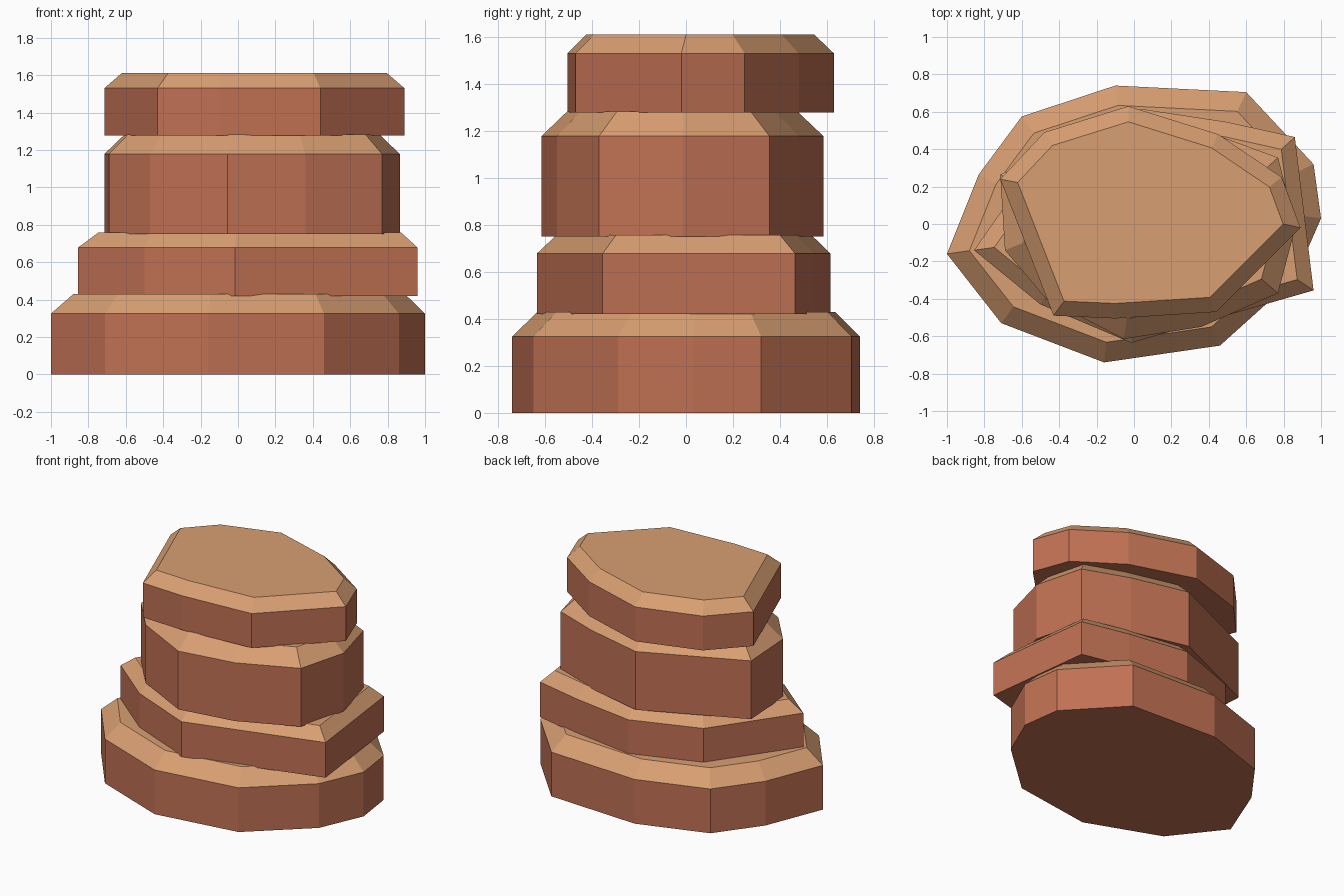
import bpy, bmesh

if "Cube" in bpy.data.objects:
    bpy.data.objects.remove(bpy.data.objects["Cube"])


def material(name, color):
    m = bpy.data.materials.new(name)
    m.diffuse_color = (*color, 1.0)
    m.use_nodes = True
    m.node_tree.nodes["Principled BSDF"].inputs["Base Color"].default_value = m.diffuse_color
    return m


side_mat = material("red_clay_rock", (0.53, 0.165, 0.088))
top_mat = material("tan_sand_rock", (0.69, 0.345, 0.168))


def rock_slab(name, outline, z0, z1, chamfer):
    """Irregular prism with a 45 degree chamfer around its top."""
    bm = bmesh.new()
    base = bm.faces.new([bm.verts.new((x, y, z0)) for x, y in outline])
    ext = bmesh.ops.extrude_face_region(bm, geom=[base], use_keep_orig=True)
    cap = [g for g in ext["geom"] if isinstance(g, bmesh.types.BMFace)][0]
    for v in cap.verts:
        v.co.z = z1
    bmesh.ops.recalc_face_normals(bm, faces=bm.faces[:])
    # chamfer: inset the cap, then lift it
    bmesh.ops.inset_region(bm, faces=[cap], thickness=chamfer,
                           use_even_offset=True, use_boundary=True)
    for v in cap.verts:
        v.co.z = z1 + chamfer
    bmesh.ops.recalc_face_normals(bm, faces=bm.faces[:])
    # upward faces are tan, walls and underside are red
    for f in bm.faces:
        f.normal_update()
        f.material_index = 1 if f.normal.z > 0.3 else 0
    mesh = bpy.data.meshes.new(name)
    bm.to_mesh(mesh)
    bm.free()
    mesh.materials.append(side_mat)
    mesh.materials.append(top_mat)
    obj = bpy.data.objects.new(name, mesh)
    bpy.context.collection.objects.link(obj)


# Bottom slab
rock_slab("base_slab", [
    (-1.0, -0.16), (-0.71, -0.53), (-0.16, -0.74), (0.46, -0.65),
    (0.86, -0.29), (1.0, 0.03), (0.96, 0.32), (0.60, 0.705),
    (-0.10, 0.74), (-0.60, 0.575), (-0.83, 0.265)], 0.0, 0.325, 0.105)

# Thin second slab
rock_slab("lower_slab", [
    (-0.855, -0.14), (-0.50, -0.43), (-0.015, -0.635), (0.96, -0.355),
    (0.86, 0.465), (0.50, 0.545), (0.04, 0.615), (-0.45, 0.44)],
    0.42, 0.678, 0.08)

# Tall third slab
rock_slab("upper_slab", [
    (-0.69, -0.14), (-0.47, -0.40), (-0.055, -0.615), (0.36, -0.55),
    (0.77, -0.37), (0.865, -0.01), (0.77, 0.355), (0.43, 0.48),
    (0.0, 0.585), (-0.715, 0.265)], 0.75, 1.178, 0.105)

# Top slab
rock_slab("top_slab", [
    (-0.715, 0.24), (-0.43, -0.49), (-0.10, -0.505), (0.44, -0.47),
    (0.89, -0.02), (0.79, 0.25), (0.45, 0.48), (-0.03, 0.63),
    (-0.48, 0.49)], 1.278, 1.53, 0.08)
